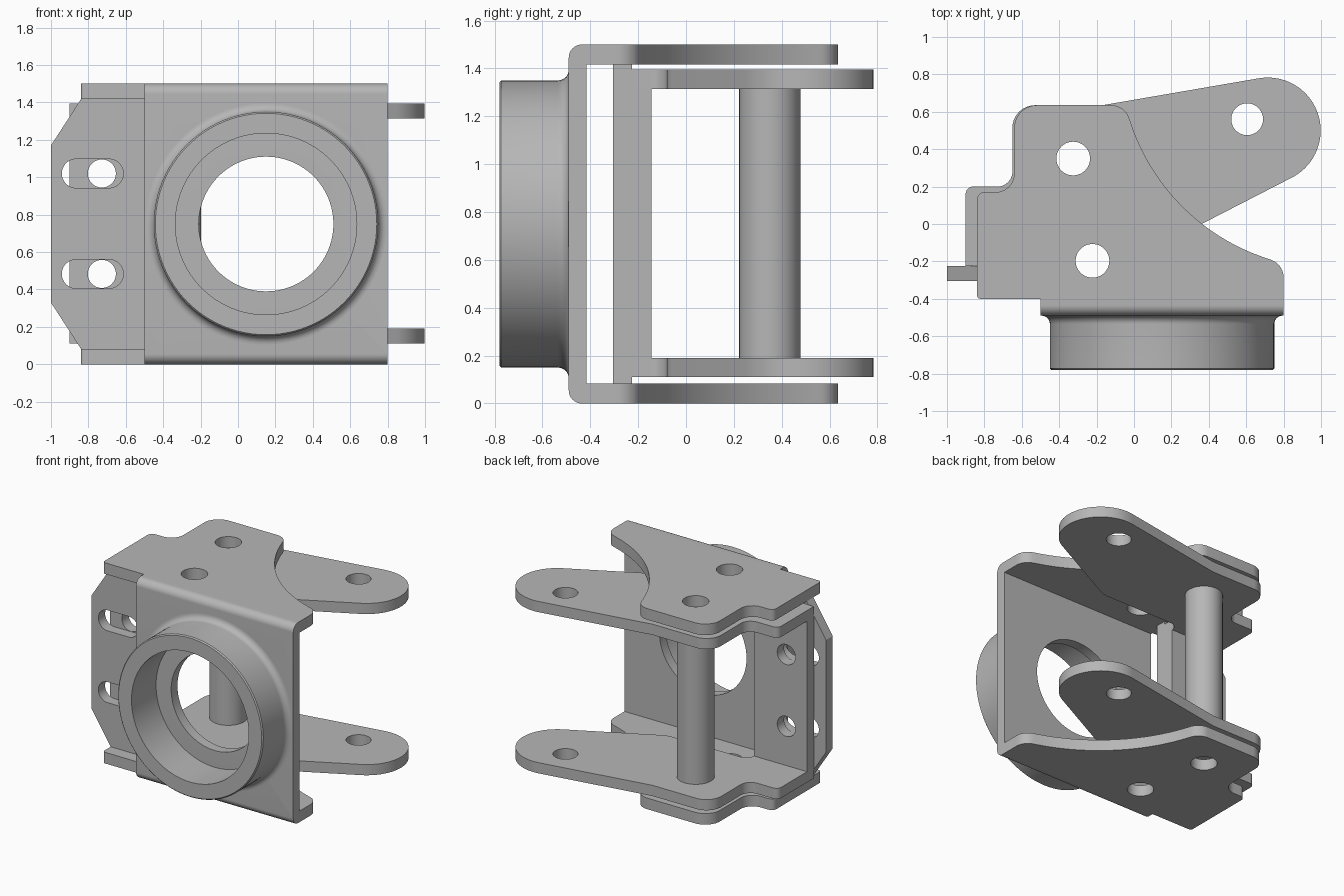
import bpy, bmesh, math
from mathutils import Matrix, Vector

if "Cube" in bpy.data.objects:
    bpy.data.objects.remove(bpy.data.objects["Cube"], do_unlink=True)

GREY = (0.47, 0.47, 0.47, 1)
steel = bpy.data.materials.new("plain_grey_steel")
steel.use_nodes = True
steel.diffuse_color = GREY
steel.node_tree.nodes["Principled BSDF"].inputs["Base Color"].default_value = GREY

# Local XY outline plus depth, laid along each world axis
AXES = {
    "z": Matrix.Identity(4),
    "y": Matrix(((1, 0, 0, 0), (0, 0, -1, 0), (0, 1, 0, 0), (0, 0, 0, 1))),
    "x": Matrix(((0, 0, 1, 0), (1, 0, 0, 0), (0, 1, 0, 0), (0, 0, 0, 1))),
}


def arc(cx, cy, r, a0, a1, n=24):
    steps = [math.radians(a0 + (a1 - a0) * i / n) for i in range(n + 1)]
    return [(cx + r * math.cos(a), cy + r * math.sin(a)) for a in steps]


def circle(cx, cy, r, n=64):
    return arc(cx, cy, r, 0, 360, n)[:-1]


def rounded(corners, n=8):
    """Outline whose corners (x, y, radius) are filleted."""
    out = []
    for i, c in enumerate(corners):
        p = Vector(c[:2])
        r = c[2] if len(c) > 2 else 0
        if not r:
            out.append(tuple(p))
            continue
        a = (Vector(corners[i - 1][:2]) - p).normalized()
        b = (Vector(corners[(i + 1) % len(corners)][:2]) - p).normalized()
        half = a.angle(b) / 2
        centre = p + (a + b).normalized() * (r / math.sin(half))
        start = p + a * (r / math.tan(half)) - centre
        end = p + b * (r / math.tan(half)) - centre
        for k in range(n + 1):
            d = start.lerp(end, k / n).normalized()
            out.append(tuple(centre + d * r))
    return out


def finish(obj):
    bm = bmesh.new()
    bm.from_mesh(obj.data)
    bmesh.ops.remove_doubles(bm, verts=bm.verts, dist=0.0002)
    bmesh.ops.recalc_face_normals(bm, faces=bm.faces)
    bm.to_mesh(obj.data)
    bm.free()
    obj.data.materials.clear()
    obj.data.materials.append(steel)
    bpy.ops.object.select_all(action="DESELECT")
    obj.select_set(True)
    bpy.context.view_layer.objects.active = obj
    bpy.ops.object.shade_smooth_by_angle(angle=math.radians(30))
    return obj


def plate(name, loops, lo, hi, axis="z"):
    """Flat outline with holes, extruded from lo to hi along an axis."""
    curve = bpy.data.curves.new(name, "CURVE")
    curve.dimensions = "2D"
    curve.fill_mode = "BOTH"
    curve.extrude = (hi - lo) / 2
    for loop in loops:
        spline = curve.splines.new("POLY")
        spline.points.add(len(loop) - 1)
        for point, (x, y) in zip(spline.points, loop):
            point.co = (x, y, 0, 1)
        spline.use_cyclic_u = True
    temp = bpy.data.objects.new(name + "_curve", curve)
    bpy.context.collection.objects.link(temp)
    bpy.context.view_layer.update()
    mesh = bpy.data.meshes.new_from_object(temp)
    bpy.data.objects.remove(temp, do_unlink=True)
    mid = Vector(["xyz".index(axis) == i for i in range(3)]) * ((lo + hi) / 2)
    mesh.transform(Matrix.Translation(mid) @ AXES[axis])
    obj = bpy.data.objects.new(name, mesh)
    bpy.context.collection.objects.link(obj)
    return finish(obj)


HEIGHT, T = 1.5, 0.083
PIN = (-0.325, 0.35)
BORE = 0.09

# Outer bracket: bent front wall with a round opening
channel = rounded([
    (-0.49, 0, 0.055), (-0.4, 0), (-0.4, T), (-0.415, T),
    (-0.415, HEIGHT - T), (-0.4, HEIGHT - T), (-0.4, HEIGHT),
    (-0.49, HEIGHT, 0.055)])
wall = plate("front_wall", [channel], -0.5, 0.8, "x")
cutter = plate("opening_cutter", [circle(0.15, 0.75, 0.36, 96)], -0.7, -0.2, "y")
cutter.hide_render = True
cut = wall.modifiers.new("opening", "BOOLEAN")
cut.operation = "DIFFERENCE"
cut.solver = "EXACT"
cut.object = cutter
bpy.ops.object.select_all(action="DESELECT")
bpy.context.view_layer.objects.active = wall
wall.select_set(True)
bpy.ops.object.modifier_apply(modifier=cut.name)
bpy.data.objects.remove(cutter, do_unlink=True)
finish(wall)

# Outer bracket: upper and lower flanges with a scooped edge
scoop = arc(1.064, 0.899, 1.139, 251.4, 197.8, 32)
flange = rounded([(-0.84, -0.4, 0.02), (0.8, -0.4), (0.8, -0.215, 0.1)] + scoop + [
    (-0.05, 0.635, 0.1), (-0.64, 0.635, 0.12),
    (-0.64, 0.17, 0.1), (-0.84, 0.17, 0.04)])
flange_loops = [flange, circle(*PIN, BORE), circle(-0.222, -0.197, BORE)]
plate("lower_flange", flange_loops, 0, T)
plate("upper_flange", flange_loops, HEIGHT - T, HEIGHT)

# Collar ring on the front wall, flared at its foot
profile = [(0.485, -0.45), (0.485, -0.78), (0.592, -0.78), (0.6, -0.772)]
profile += arc(0.645, -0.535, 0.045, 180, 90, 8) + [(0.645, -0.45)]
bm = bmesh.new()
verts = [bm.verts.new((r, y, 0)) for r, y in profile]
edges = [bm.edges.new((v, verts[(i + 1) % len(verts)])) for i, v in enumerate(verts)]
bmesh.ops.spin(bm, geom=verts + edges, cent=(0, 0, 0), axis=(0, 1, 0),
               angle=math.tau, steps=96)
bmesh.ops.translate(bm, verts=bm.verts, vec=(0.15, 0, 0.75))
mesh = bpy.data.meshes.new("collar_ring")
bm.to_mesh(mesh)
bm.free()
ring = bpy.data.objects.new("collar_ring", mesh)
bpy.context.collection.objects.link(ring)
finish(ring)

# Slotted mounting plate with chamfered outer corners
SLOTS = (0.483, 1.02)
slots = [arc(-0.69, z, 0.077, -90, 90) + arc(-0.865, z, 0.077, 90, 270) for z in SLOTS]
outline = [(-1, 0.33), (-0.84, T), (-0.46, T), (-0.46, HEIGHT - T),
           (-0.84, HEIGHT - T), (-1, HEIGHT - 0.33)]
plate("slotted_plate", [outline] + slots, -0.305, -0.225, "y")

# Inner fork: web with bolt holes and two lobed arms
LOW, HIGH = (0.11, 0.19), (1.315, 1.395)
web = [(-0.9, LOW[1]), (-0.46, LOW[1]), (-0.46, HIGH[0]), (-0.9, HIGH[0])]
plate("fork_web", [web] + [circle(-0.728, z, 0.075) for z in SLOTS],
      -0.225, -0.145, "y")
arm = rounded([(-0.9, -0.225), (-0.46, -0.225), (-0.46, -0.08, 0.07), (0.206, -0.08, 0.2)]
              + arc(0.715, 0.5, 0.283, -62.5, 99.8, 40)
              + [(-0.17, 0.635), (-0.65, 0.635, 0.12),
                 (-0.65, 0.2, 0.08), (-0.9, 0.2, 0.04)])
arm_loops = [arm, circle(*PIN, BORE), circle(0.605, 0.56, 0.085)]
plate("lower_arm", arm_loops, *LOW)
plate("upper_arm", arm_loops, *HIGH)

# Hollow pivot tube between the arms
plate("pivot_tube", [circle(*PIN, 0.128), circle(*PIN, BORE)], LOW[1], HIGH[0])
